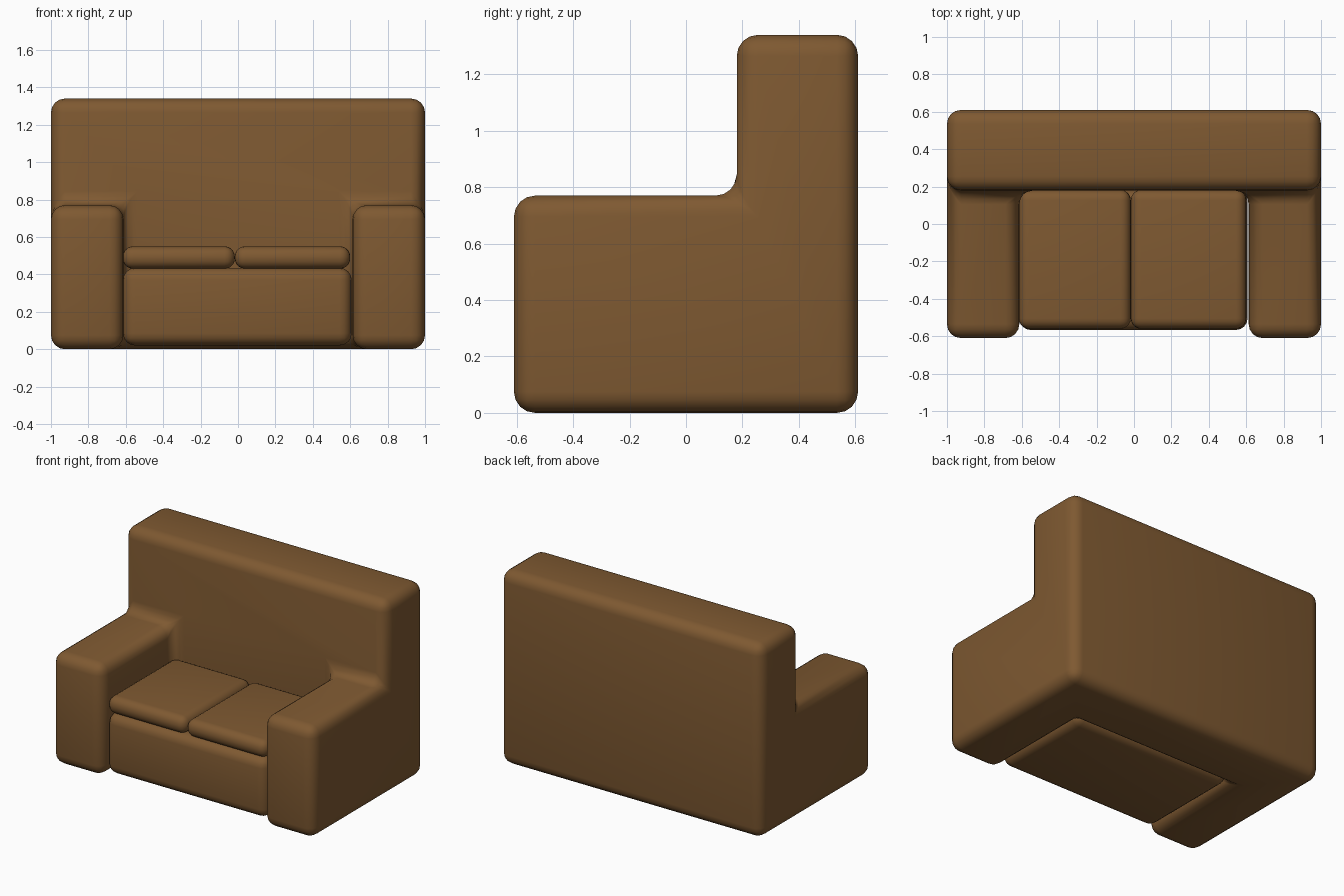
import bpy, bmesh, math

if "Cube" in bpy.data.objects:
    bpy.data.objects.remove(bpy.data.objects["Cube"])

brown = bpy.data.materials.new("brown upholstery")
brown.diffuse_color = (0.21, 0.10, 0.031, 1)
brown.use_nodes = True
brown.node_tree.nodes["Principled BSDF"].inputs["Base Color"].default_value = brown.diffuse_color


def block(name, xs, ys, zs, filled, bevel, segments):
    """Skin the filled cells of a box grid as one solid and round its edges."""
    bm = bmesh.new()
    cuts = (xs, ys, zs)
    for cell in filled:
        for axis in range(3):
            for side in (0, 1):
                near = list(cell)
                near[axis] += 1 if side else -1
                if tuple(near) in filled:
                    continue
                u, v = (axis + 1) % 3, (axis + 2) % 3
                corners = []
                for du, dv in ((0, 0), (1, 0), (1, 1), (0, 1)):
                    p = [0, 0, 0]
                    p[axis] = cuts[axis][cell[axis] + side]
                    p[u] = cuts[u][cell[u] + du]
                    p[v] = cuts[v][cell[v] + dv]
                    corners.append(bm.verts.new(p))
                bm.faces.new(corners if side else corners[::-1])
    bmesh.ops.remove_doubles(bm, verts=bm.verts, dist=1e-4)
    bmesh.ops.dissolve_limit(bm, angle_limit=math.radians(2),
                             verts=bm.verts, edges=bm.edges)
    bmesh.ops.recalc_face_normals(bm, faces=bm.faces)
    mesh = bpy.data.meshes.new(name)
    bm.to_mesh(mesh)
    bm.free()
    mesh.materials.append(brown)
    ob = bpy.data.objects.new(name, mesh)
    bpy.context.collection.objects.link(ob)
    bpy.ops.object.select_all(action='DESELECT')
    ob.select_set(True)
    bpy.context.view_layer.objects.active = ob
    mod = ob.modifiers.new("rounding", 'BEVEL')
    mod.width, mod.segments = bevel, segments
    mod.limit_method = 'ANGLE'
    bpy.ops.object.modifier_apply(modifier=mod.name)
    bpy.ops.object.shade_smooth_by_angle(angle=math.radians(35))
    return ob


# Frame: high back across the full width with an arm on each side
block("sofa_frame", (-1, -0.613, 0.613, 1), (-0.61, 0.18, 0.61), (0, 0.77, 1.34),
      {(0, 0, 0), (2, 0, 0)} | {(i, 1, k) for i in range(3) for k in range(2)},
      0.075, 4)

# Seat base between the arms
one = {(0, 0, 0)}
block("seat_base", (-0.615, 0.608), (-0.567, 0.182), (0.02, 0.435), one, 0.065, 4)

# Two seat cushions
for side, x0, x1 in (("left", -0.616, -0.017), ("right", -0.017, 0.6)):
    block(side + "_cushion", (x0, x1), (-0.56, 0.182), (0.43, 0.55), one, 0.055, 5)
